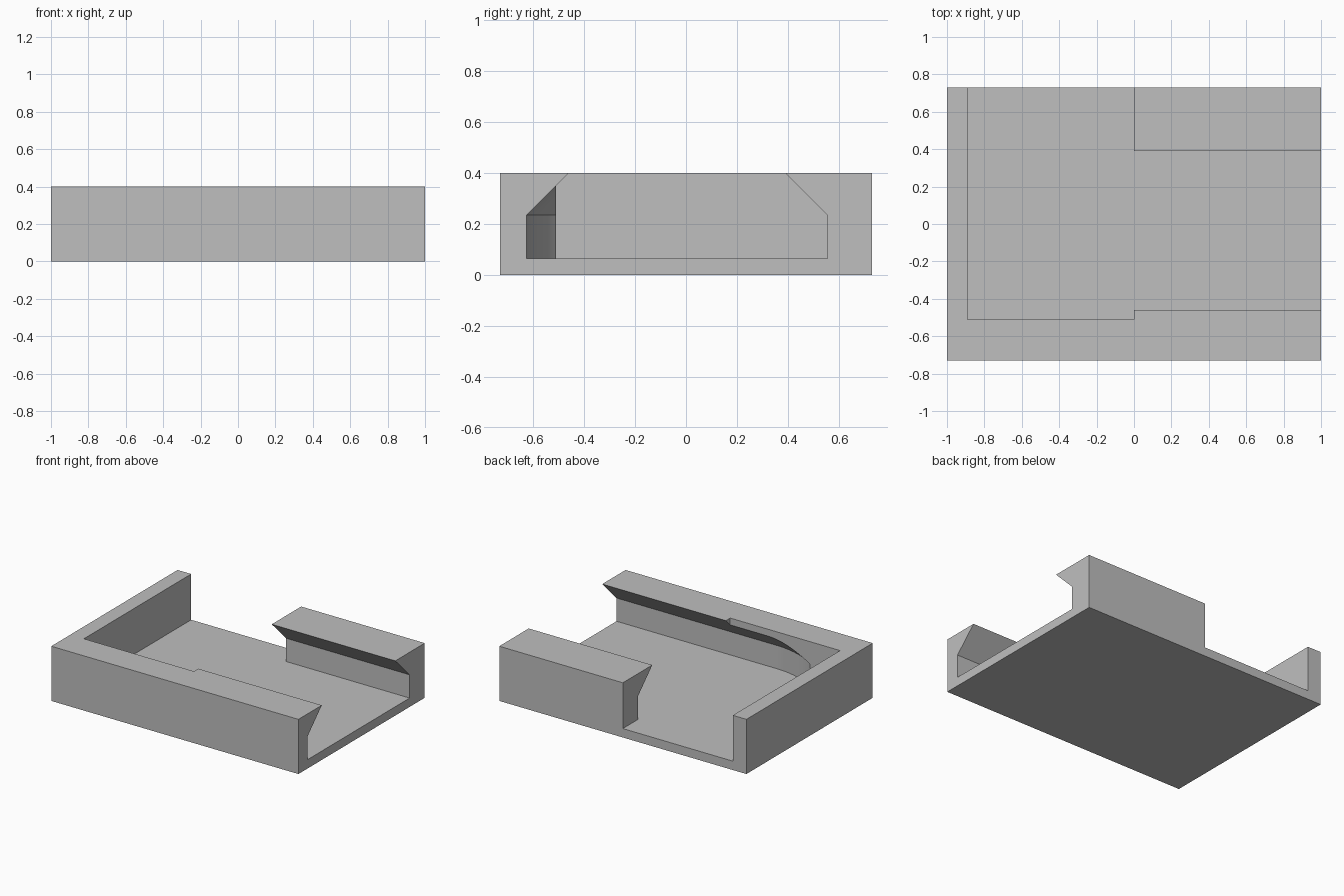
import bpy, bmesh, math

default = bpy.data.objects.get("Cube")
if default:
    bpy.data.objects.remove(default, do_unlink=True)

FLOOR, TOP = 0.065, 0.40
HALF_X, HALF_Y = 1.0, 0.73
SLOT_Y = -0.035

grey = bpy.data.materials.new("plain grey")
grey.use_nodes = True
grey.diffuse_color = (0.52, 0.52, 0.52, 1)
grey.node_tree.nodes["Principled BSDF"].inputs["Base Color"].default_value = grey.diffuse_color


def finish(name, bm):
    bmesh.ops.recalc_face_normals(bm, faces=bm.faces)
    mesh = bpy.data.meshes.new(name)
    bm.to_mesh(mesh)
    bm.free()
    mesh.materials.append(grey)
    obj = bpy.data.objects.new(name, mesh)
    bpy.context.collection.objects.link(obj)
    return obj


def box(name, low, high):
    bm = bmesh.new()
    bmesh.ops.create_cube(bm, size=1)
    for v in bm.verts:
        v.co = [a + (c + 0.5) * (b - a) for a, b, c in zip(low, high, v.co)]
    return finish(name, bm)


def round_ended_slot(name, centre_x, end_x, levels, steps=48):
    """Loft a round-ended outline through (height, half width) levels."""
    bm = bmesh.new()
    rings = []
    for z, r in levels:
        points = [(end_x, SLOT_Y + r)]
        for i in range(steps + 1):
            a = math.pi / 2 + math.pi * i / steps
            points.append((centre_x + r * math.cos(a), SLOT_Y + r * math.sin(a)))
        points.append((end_x, SLOT_Y - r))
        rings.append([bm.verts.new((x, y, z)) for x, y in points])
    for a, b in zip(rings, rings[1:]):
        for i in range(len(a)):
            j = (i + 1) % len(a)
            bm.faces.new((a[i], a[j], b[j], b[i]))
    bm.faces.new(rings[0])
    bm.faces.new(rings[-1])
    return finish(name, bm)


# Solid block
tray = box("slotted_tray", (-HALF_X, -HALF_Y, 0), (HALF_X, HALF_Y, TOP))

# Entry pocket open at the back, and undercut slot open at the left end
cutters = [
    box("entry_pocket_cutter", (-0.89, -0.51, FLOOR), (0, 1, 0.6)),
    round_ended_slot("undercut_slot_cutter", -0.298, 1.2,
                     [(FLOOR, 0.59), (0.235, 0.59), (0.5, 0.325)]),
]
for cutter in cutters:
    cutter.hide_render = True
    mod = tray.modifiers.new(cutter.name, 'BOOLEAN')
    mod.operation = 'DIFFERENCE'
    mod.solver = 'EXACT'
    mod.object = cutter

# Bake the cuts and drop the cutters
bpy.context.view_layer.update()
graph = bpy.context.evaluated_depsgraph_get()
cut_mesh = bpy.data.meshes.new_from_object(tray.evaluated_get(graph))
tray.modifiers.clear()
tray.data = cut_mesh
for cutter in cutters:
    bpy.data.objects.remove(cutter, do_unlink=True)

# Smooth the rounded slot end, keep the edges crisp
bpy.ops.object.select_all(action='DESELECT')
tray.select_set(True)
bpy.context.view_layer.objects.active = tray
bpy.ops.object.shade_smooth_by_angle(angle=math.radians(30))
